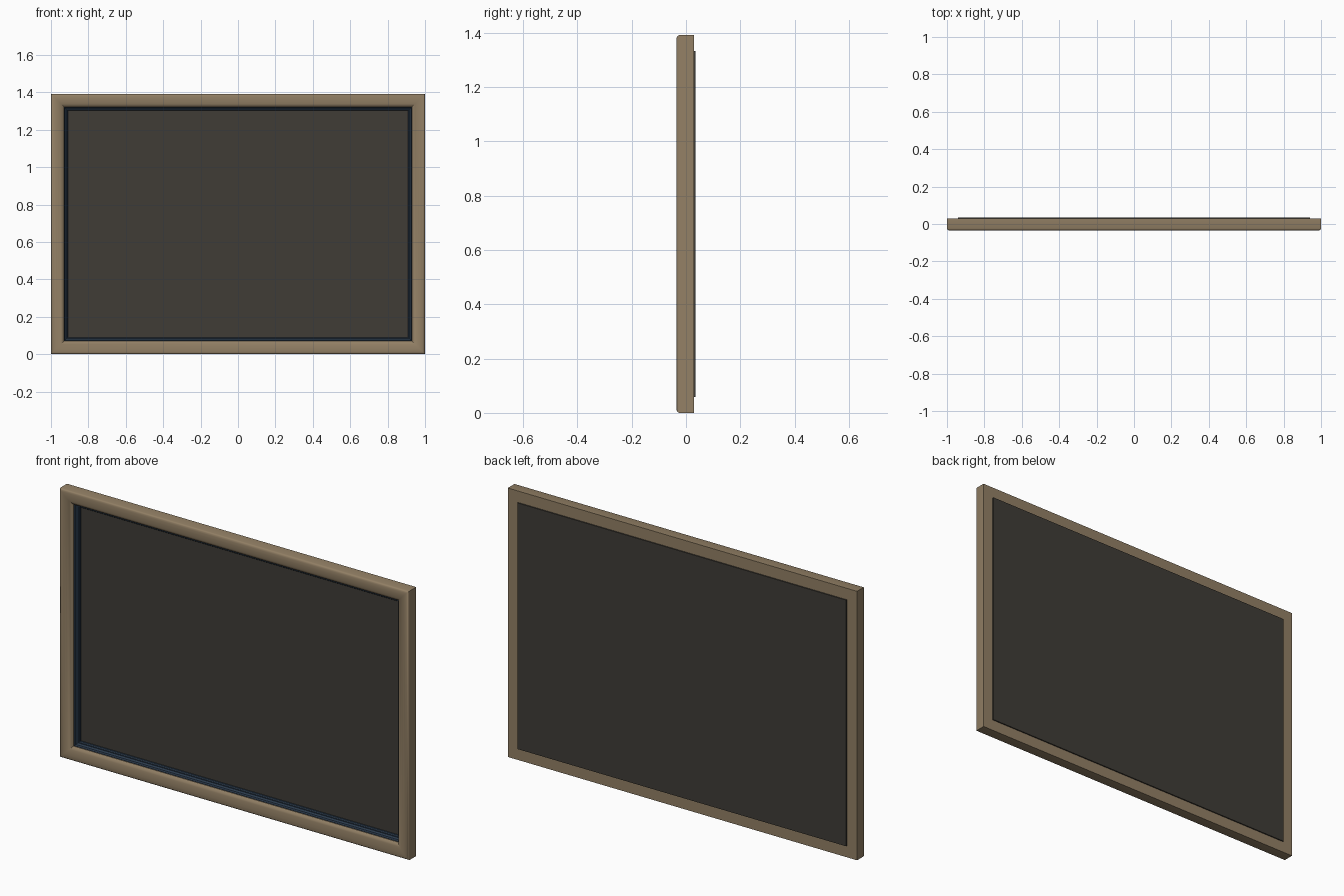
import bpy, bmesh, math

if "Cube" in bpy.data.objects:
    bpy.data.objects.remove(bpy.data.objects["Cube"])

W, H = 1.0, 1.392  # half width, full height


def material(name, color):
    m = bpy.data.materials.new(name)
    m.diffuse_color = (*color, 1)
    m.use_nodes = True
    m.node_tree.nodes["Principled BSDF"].inputs["Base Color"].default_value = m.diffuse_color
    return m


def finish(name, bm, mat):
    bmesh.ops.recalc_face_normals(bm, faces=bm.faces)
    me = bpy.data.meshes.new(name)
    bm.to_mesh(me)
    bm.free()
    ob = bpy.data.objects.new(name, me)
    bpy.context.collection.objects.link(ob)
    me.materials.append(mat)
    bpy.context.view_layer.objects.active = ob
    ob.select_set(True)
    bpy.ops.object.shade_smooth_by_angle(angle=math.radians(30))
    ob.select_set(False)
    return ob


def mitred_frame(name, profile, mat):
    """Sweep a closed (inset, y) profile around the rectangle with mitred corners."""
    bm = bmesh.new()
    rings = [[bm.verts.new(p) for p in ((-W + d, y, d), (W - d, y, d),
                                        (W - d, y, H - d), (-W + d, y, H - d))]
             for d, y in profile]
    for a, b in zip(rings, rings[1:] + rings[:1]):
        for i in range(4):
            j = (i + 1) % 4
            bm.faces.new((a[i], a[j], b[j], b[i]))
    return finish(name, bm, mat)


def panel(name, inset, y0, y1, mat):
    bm = bmesh.new()
    bmesh.ops.create_cube(bm, size=1)
    for v in bm.verts:
        v.co.x *= 2 * (W - inset)
        v.co.y = (y0 + y1) / 2 + v.co.y * (y1 - y0)
        v.co.z = H / 2 + v.co.z * (H - 2 * inset)
    return finish(name, bm, mat)


wood = material("wood", (0.29, 0.215, 0.13))
navy = material("navy", (0.025, 0.045, 0.075))
slate = material("slate", (0.05, 0.045, 0.037))

# wooden moulding with rounded outer edge and a front that rolls inward
mitred_frame("wooden_frame", [
    (0, 0.029), (0, -0.024), (0.002, -0.029), (0.006, -0.033), (0.012, -0.035),
    (0.028, -0.035), (0.042, -0.033), (0.054, -0.029), (0.063, -0.024),
    (0.070, -0.017), (0.070, 0.029)], wood)

# stepped dark liner inside the opening
mitred_frame("inner_liner", [
    (0.068, -0.014), (0.072, -0.014), (0.074, -0.002), (0.082, 0.004),
    (0.086, 0.004), (0.090, 0.009), (0.090, 0.022), (0.068, 0.022)], navy)

# picture surface and backing board
panel("picture_panel", 0.069, 0.017, 0.027, slate)
panel("backing_board", 0.059, 0.026, 0.035, slate)
